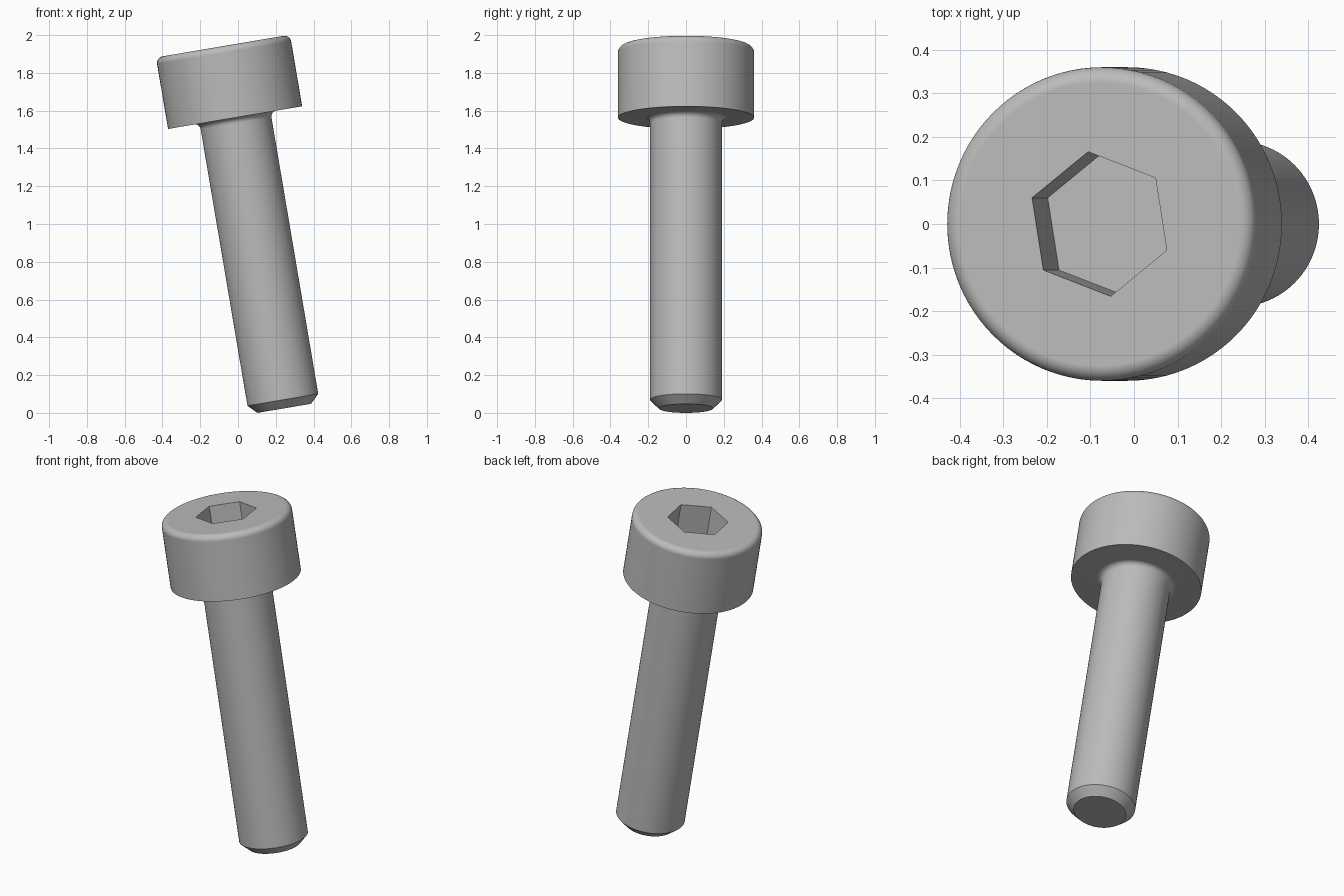
import bpy, bmesh, math
from mathutils import Matrix, Vector

if "Cube" in bpy.data.objects:
    bpy.data.objects.remove(bpy.data.objects["Cube"], do_unlink=True)

LENGTH, HEAD_R, SHANK_R = 1.945, 0.36, 0.19
HEAD_Z = LENGTH - 0.384          # underside of the head
CHAMFER, FILLET, ROUND = 0.046, 0.03, 0.035
TILT = math.radians(-9.6)
SEGMENTS = 96

steel = bpy.data.materials.new("grey steel")
steel.use_nodes = True
colour = (0.5, 0.5, 0.5, 1)
steel.diffuse_color = colour
steel.node_tree.nodes["Principled BSDF"].inputs["Base Color"].default_value = colour


def arc(cr, cz, radius, start, end, steps=7):
    """Points of a rounded corner as (radius, height) pairs."""
    angles = [math.radians(start + (end - start) * i / steps) for i in range(steps + 1)]
    return [(cr + radius * math.cos(a), cz + radius * math.sin(a)) for a in angles]


def make_object(name, bm):
    bmesh.ops.recalc_face_normals(bm, faces=bm.faces)
    mesh = bpy.data.meshes.new(name)
    bm.to_mesh(mesh)
    bm.free()
    mesh.materials.append(steel)
    obj = bpy.data.objects.new(name, mesh)
    bpy.context.collection.objects.link(obj)
    return obj


# Bolt body: chamfered tip, shank, fillet, head with rounded rim
profile = [(SHANK_R - CHAMFER, 0), (SHANK_R, CHAMFER)]
profile += arc(SHANK_R + FILLET, HEAD_Z - FILLET, FILLET, 180, 90)
profile += [(HEAD_R, HEAD_Z)]
profile += arc(HEAD_R - ROUND, LENGTH - ROUND, ROUND, 0, 90)

bm = bmesh.new()
rings = []
for r, z in profile:
    turn = [2 * math.pi * i / SEGMENTS for i in range(SEGMENTS)]
    rings.append([bm.verts.new((r * math.cos(a), r * math.sin(a), z)) for a in turn])
for low, high in zip(rings, rings[1:]):
    for i in range(SEGMENTS):
        j = (i + 1) % SEGMENTS
        bm.faces.new((low[i], low[j], high[j], high[i]))
bm.faces.new(rings[0][::-1])
bm.faces.new(rings[-1])
bolt = make_object("socket_head_bolt", bm)

# Hexagonal socket cut into the head
DEPTH, OVER = 0.215, 0.1
bm = bmesh.new()
bmesh.ops.create_cone(
    bm, cap_ends=True, segments=6, radius1=0.168, radius2=0.168, depth=DEPTH + OVER,
    matrix=Matrix.Translation((0, 0, LENGTH + (OVER - DEPTH) / 2))
    @ Matrix.Rotation(math.radians(39), 4, "Z"))
# Put one corner at the wanted heading whatever the primitive's start angle
corner = bm.verts[:][0].co
heading = math.radians(39) - math.atan2(corner.y, corner.x)
bmesh.ops.rotate(bm, verts=bm.verts, cent=Vector(), matrix=Matrix.Rotation(heading, 3, "Z"))
cutter = make_object("hex_socket_cutter", bm)
cutter.hide_render = True

bpy.context.view_layer.objects.active = bolt
bolt.select_set(True)
cut = bolt.modifiers.new("hex_socket", "BOOLEAN")
cut.operation = "DIFFERENCE"
cut.solver = "EXACT"
cut.object = cutter
bpy.ops.object.modifier_apply(modifier=cut.name)
bpy.data.objects.remove(cutter, do_unlink=True)

# Smooth round surfaces, crisp edges, flat end faces
bpy.ops.object.select_all(action="DESELECT")
bolt.select_set(True)
bpy.ops.object.shade_smooth_by_angle(angle=math.radians(30))
weighted = bolt.modifiers.new("flat_faces", "WEIGHTED_NORMAL")
weighted.keep_sharp = True

# Lean the bolt so that the tip edge rests on the ground
bolt.rotation_euler = (0, TILT, 0)
bolt.location = (0.245, 0, (SHANK_R - CHAMFER) * math.sin(-TILT))
